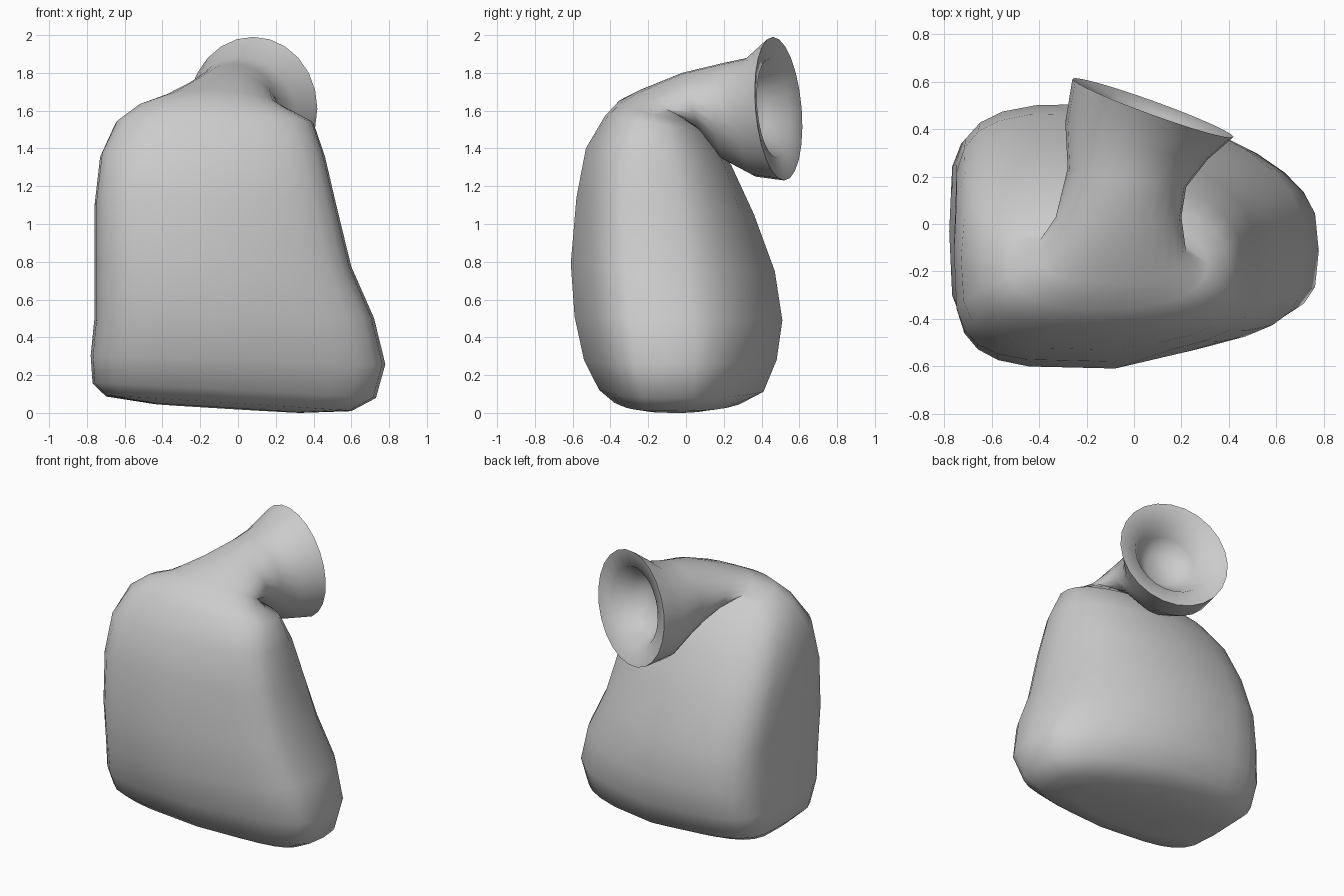
import bpy, bmesh
from math import sin, cos, pi
from mathutils import Vector

if "Cube" in bpy.data.objects:
    bpy.data.objects.remove(bpy.data.objects["Cube"])

SEG = 24

def spow(v, p):
    return (1 if v >= 0 else -1) * abs(v) ** p

def ring(xl, xr, yf, zf, yb, zb):
    """Superellipse loop between a front and a back point; shape follows height."""
    f = min(1, max(0, zf - 0.8))
    n = 4.3 - 2.3 * f ** 2.5                    # boxy body, round neck
    taper = 0.33 * (1 - f ** 1.5)               # body narrows to the right
    yaw = 0.75 * max(0, yf + 0.02)              # mouth turns to the right
    drop = 0.07 * max(0, 1 - zf / 0.5)          # base tilts to the right
    if 1.6 < zf < 1.75:
        drop = 0.05                             # sloping shoulder
    pts = []
    for i in range(SEG):
        a = 2 * pi * i / SEG
        e = n if cos(a) < 0 else 2 + (n - 2) * 0.6
        if sin(a) > 0:
            e = 2 + (e - 2) * (1 - 0.5 * f)     # rounder at the upper back
        u, v = spow(cos(a), 2 / e), spow(sin(a), 2 / e)
        v *= 1 - taper * max(0, u)
        v -= taper * 0.5 * max(0, u) ** 2
        t = (v + 1) / 2
        dx = u * (xr - xl) / 2
        x = (xl + xr) / 2 + dx
        pts.append(Vector((x, yf + t * (yb - yf) - yaw * dx,
                           zf + t * (zb - zf) - drop * x)))
    return pts

def scaled(loop, s, shift):
    c = sum(loop, Vector()) / SEG
    return [c + (p - c) * s + shift for p in loop]

# Sack body rising into a neck that folds over backwards, flaring at the rim
sections = [
    (-0.70, 0.60, -0.38, 0.06, 0.28, 0.05),
    (-0.77, 0.73, -0.46, 0.13, 0.41, 0.12),
    (-0.78, 0.78, -0.54, 0.29, 0.48, 0.29),
    (-0.76, 0.72, -0.59, 0.52, 0.51, 0.50),
    (-0.76, 0.60, -0.61, 0.80, 0.47, 0.76),
    (-0.76, 0.52, -0.58, 1.15, 0.36, 1.06),
    (-0.73, 0.46, -0.53, 1.41, 0.24, 1.32),
    (-0.65, 0.40, -0.43, 1.58, 0.11, 1.50),
    (-0.53, 0.31, -0.36, 1.65, 0.04, 1.55),
    (-0.41, 0.22, -0.25, 1.71, 0.02, 1.56),
    (-0.33, 0.20, -0.02, 1.81, 0.08, 1.47),
    (-0.28, 0.22, 0.19, 1.86, 0.20, 1.35),
    (-0.29, 0.31, 0.33, 1.89, 0.37, 1.26),
    (-0.26, 0.42, 0.46, 2.00, 0.52, 1.24),
]
loops = [ring(*s) for s in sections]
# Rounded underside
loops.insert(0, scaled(loops[0], 0.6, Vector((0, 0, -0.025))))
# Thick lip and shallow bowl inside the mouth
rim, inward = loops[-1], Vector((-0.33, -0.94, 0.05))
for s, depth in ((0.69, 0.03), (0.52, 0.14), (0.3, 0.22)):
    loops.append(scaled(rim, s, inward * depth))

bm = bmesh.new()
rows = [[bm.verts.new(p) for p in lp] for lp in loops]
for a, b in zip(rows, rows[1:]):
    for i in range(SEG):
        j = (i + 1) % SEG
        bm.faces.new((a[i], a[j], b[j], b[i]))
bm.faces.new(rows[0])
bm.faces.new(rows[-1])
bmesh.ops.recalc_face_normals(bm, faces=bm.faces)
# Stand on the ground
low = min(v.co.z for v in bm.verts)
bmesh.ops.translate(bm, verts=bm.verts, vec=(0, 0, -low))

mesh = bpy.data.meshes.new("open_sack")
bm.to_mesh(mesh)
bm.free()
sack = bpy.data.objects.new("open_sack", mesh)
bpy.context.collection.objects.link(sack)
bpy.context.view_layer.objects.active = sack
sack.select_set(True)
bpy.ops.object.shade_smooth_by_angle(angle=0.9)
